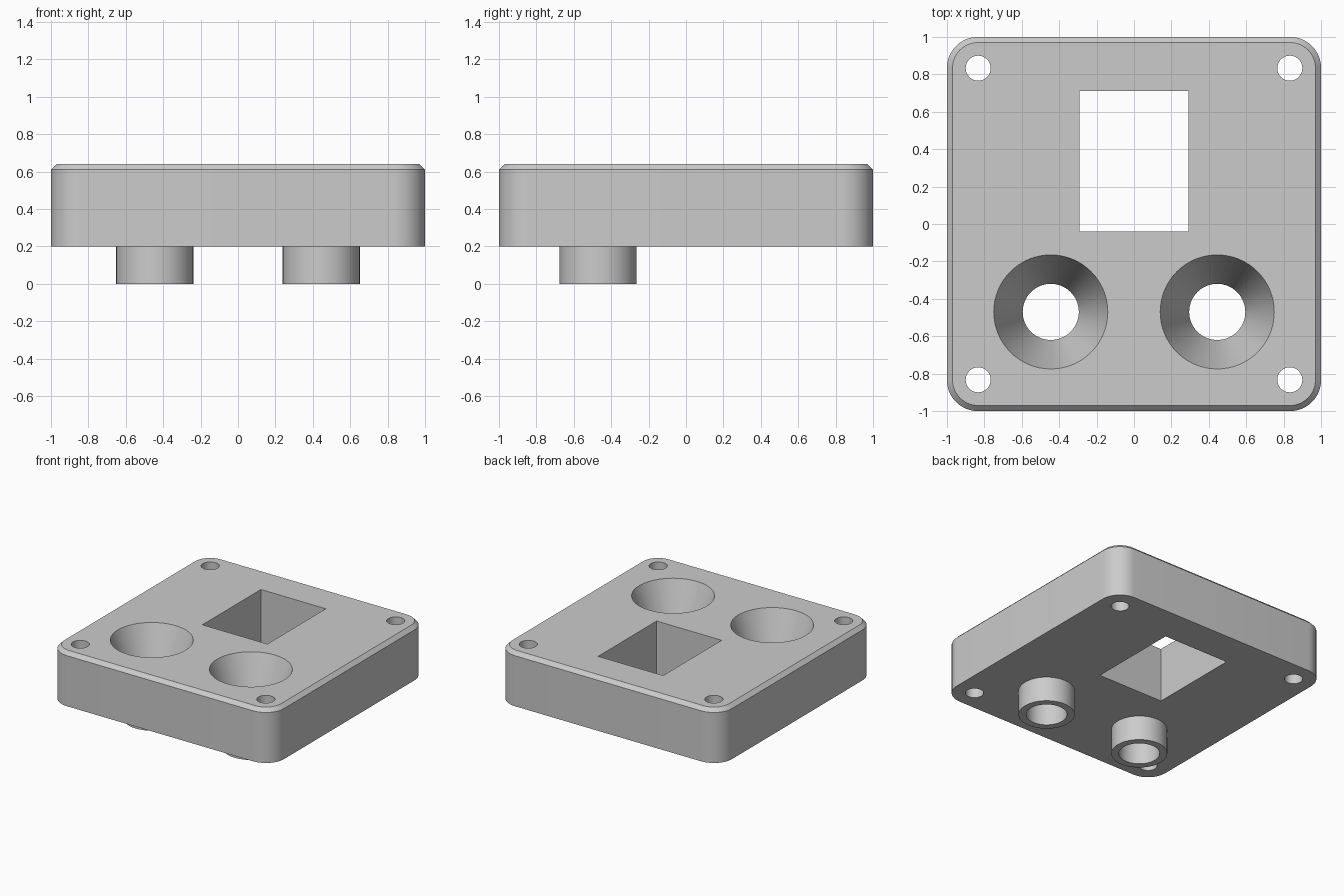
import bpy, bmesh, math

cube = bpy.data.objects.get("Cube")
if cube:
    bpy.data.objects.remove(cube, do_unlink=True)

grey = bpy.data.materials.new("plain_grey")
grey.use_nodes = True
colour = (0.6, 0.6, 0.6, 1)
grey.diffuse_color = colour
grey.node_tree.nodes["Principled BSDF"].inputs["Base Color"].default_value = colour


def circle(r, z, cx=0, cy=0, n=64):
    return [(cx + r * math.cos(math.tau * i / n), cy + r * math.sin(math.tau * i / n), z)
            for i in range(n)]


def rounded_square(half, r, z, steps=12):
    pts = []
    for q, (sx, sy) in enumerate([(1, 1), (-1, 1), (-1, -1), (1, -1)]):
        for i in range(steps + 1):
            a = math.pi / 2 * (q + i / steps)
            pts.append((sx * (half - r) + r * math.cos(a),
                        sy * (half - r) + r * math.sin(a), z))
    return pts


def loft(name, loops, caps=True):
    """Skin a stack of matching loops, optionally closing both ends."""
    bm = bmesh.new()
    rings = [[bm.verts.new(p) for p in loop] for loop in loops]
    for a, b in zip(rings, rings[1:]):
        for i in range(len(a)):
            j = (i + 1) % len(a)
            bm.faces.new((a[i], a[j], b[j], b[i]))
    if caps:
        bm.faces.new(rings[0][::-1])
        bm.faces.new(rings[-1])
    mesh = bpy.data.meshes.new(name)
    bm.to_mesh(mesh)
    bm.free()
    mesh.materials.append(grey)
    obj = bpy.data.objects.new(name, mesh)
    bpy.context.collection.objects.link(obj)
    return obj


def activate(obj):
    bpy.ops.object.select_all(action='DESELECT')
    obj.select_set(True)
    bpy.context.view_layer.objects.active = obj


def cut(target, cutter):
    cutter.hide_render = True
    mod = target.modifiers.new("cut", 'BOOLEAN')
    mod.operation = 'DIFFERENCE'
    mod.solver = 'EXACT'
    mod.object = cutter
    activate(target)
    bpy.ops.object.modifier_apply(modifier=mod.name)
    bpy.data.objects.remove(cutter, do_unlink=True)


TOP, BASE, CHAMFER = 0.64, 0.2, 0.03
BORE, RIM, COLLAR = 0.15, 0.305, 0.206
SOCKET_X, SOCKET_Y = 0.445, -0.47

# Block with rounded corners and a chamfered top edge
body = loft("body_block", [rounded_square(1, 0.165, BASE),
                           rounded_square(1, 0.165, TOP - CHAMFER),
                           rounded_square(1 - CHAMFER, 0.135, TOP)])

# Rectangular window
x0, x1, y0, y1 = -0.292, 0.292, -0.04, 0.71
window = [(x0, y0), (x1, y0), (x1, y1), (x0, y1)]
cut(body, loft("window_cutter", [[(x, y, z) for x, y in window] for z in (0, 1)]))

# Corner screw holes
for sx in (-1, 1):
    for sy in (-1, 1):
        cut(body, loft("screw_cutter", [circle(0.067, z, sx * 0.833, sy * 0.833, 32)
                                        for z in (0, 1)]))

# Funnel sockets, each with a hollow collar below
parts = [body]
for side, sx in (("right", -1), ("left", 1)):
    cx = sx * SOCKET_X
    funnel = [(BORE, 0.1), (BORE, BASE), (RIM, TOP), (RIM, 0.8)]
    cut(body, loft("funnel_cutter", [circle(r, z, cx, SOCKET_Y) for r, z in funnel]))
    collar = [(BORE, BASE), (BORE, 0), (COLLAR, 0), (COLLAR, BASE)]
    parts.append(loft(side + "_socket_collar",
                      [circle(r, z, cx, SOCKET_Y) for r, z in collar], caps=False))

for part in parts:
    activate(part)
    bpy.ops.object.shade_smooth_by_angle(angle=math.radians(30))
